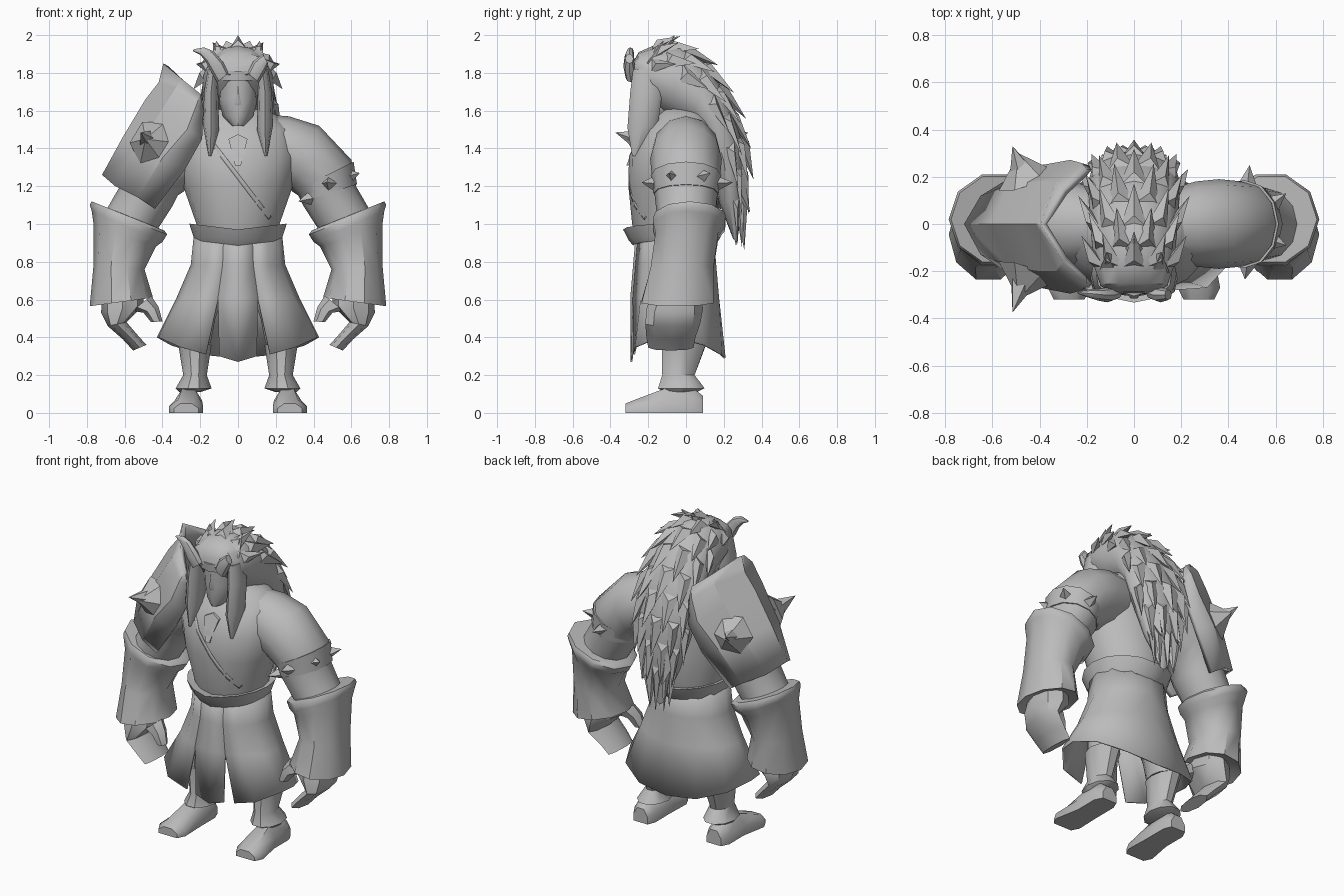
import bpy, bmesh, math
from mathutils import Vector as V

grey = bpy.data.materials.new("light_grey")
grey.diffuse_color = (0.5, 0.5, 0.5, 1)


def make(name, verts, faces, mirror=False, thick=0, angle=40):
    me = bpy.data.meshes.new(name)
    me.from_pydata([tuple(v) for v in verts], [], faces)
    bm = bmesh.new()
    bm.from_mesh(me)
    bmesh.ops.remove_doubles(bm, verts=bm.verts, dist=0.0005)
    bmesh.ops.recalc_face_normals(bm, faces=bm.faces)
    bm.to_mesh(me)
    bm.free()
    me.materials.append(grey)
    ob = bpy.data.objects.new(name, me)
    bpy.context.collection.objects.link(ob)
    if thick:
        m = ob.modifiers.new("thickness", 'SOLIDIFY')
        m.thickness, m.offset = thick, -1
    if mirror:
        ob.modifiers.new("mirror", 'MIRROR')
    bpy.ops.object.select_all(action='DESELECT')
    ob.select_set(True)
    bpy.context.view_layer.objects.active = ob
    bpy.ops.object.shade_smooth_by_angle(angle=math.radians(angle))
    return ob


def loft(name, rings, closed=True, caps=True, **kw):
    n = len(rings[0])
    faces = []
    for i in range(len(rings) - 1):
        for j in range(n if closed else n - 1):
            k = (j + 1) % n
            faces.append((i * n + j, i * n + k, (i + 1) * n + k, (i + 1) * n + j))
    if caps and closed:
        faces += [tuple(range(n)), tuple(range((len(rings) - 1) * n, len(rings) * n))]
    return make(name, [p for r in rings for p in r], faces, **kw)


def ring(a, b, yc, ry, n=12):
    """Oval whose front outline runs from a to b in (x, z)."""
    a, b = V((a[0], yc, a[1])), V((b[0], yc, b[1]))
    c, u = (a + b) / 2, (b - a) / 2
    return [c + u * math.cos(t) + V((0, ry * math.sin(t), 0))
            for t in (2 * math.pi * i / n for i in range(n))]


def limb(name, rows, n=12, **kw):
    return loft(name, [ring((r[0], r[1]), (r[2], r[3]), r[4], r[5], n) for r in rows], **kw)


def spike(name, base, tip, r, n=5):
    base, tip = V(base), V(tip)
    q = (tip - base).to_track_quat('Z', 'Y')
    pts = [base + q @ V((r * math.cos(6.2832 * i / n), r * math.sin(6.2832 * i / n), 0)) for i in range(n)]
    return make(name, pts + [tip], [(i, (i + 1) % n, n) for i in range(n)] + [tuple(range(n))], angle=20)


# Torso: z, half width, y centre, half depth
body = [(.92, .215, -.06, .2), (1.0, .22, -.06, .225), (1.2, .29, -.07, .235), (1.36, .32, -.07, .232),
        (1.5, .3, -.03, .2), (1.58, .2, -.01, .14), (1.63, .08, -.03, .09)]
limb("torso", [(-w, z, w, z, y, d) for z, w, y, d in body], n=16)


def chest_y(x, z):
    for (z0, w0, y0, d0), (z1, w1, y1, d1) in zip(body, body[1:]):
        if z0 <= z <= z1:
            f = (z - z0) / (z1 - z0)
            w, y, d = w0 + (w1 - w0) * f, y0 + (y1 - y0) * f, d0 + (d1 - d0) * f
            return y - d * math.sqrt(max(0, 1 - (x / w) ** 2))
    return 0


# Crossed tunic edge and chest pendant
band = []
for i in range(7):
    x, z = -.13 + .3 * i / 6, 1.42 - .39 * i / 6
    band.append([V((x + o, chest_y(x + o, z + o) - .001, z + o)) for o in (-.008, .008)])
loft("tunic_edge", band, closed=False, thick=.004)
pend = [(-.05, 1.45), (0, 1.475), (.05, 1.45), (.015, 1.31), (-.015, 1.31)]
loft("pendant", [[V((x, chest_y(0, z) + o, z)) for x, z in pend] for o in (-.012, .03)], angle=20)

# Belt with a raised lip at the sides
belt = limb("belt", [(-w, z, w, z, -.065, d) for z, w, d in
                     ((.91, .228, .215), (.94, .24, .24), (.995, .258, .268), (.985, .215, .21))], n=16)
for v in belt.data.vertices:
    v.co.z += .03 * (abs(v.co.x) / .25 - .8)


# Skirt: wide back wrap and a front panel separated by slits
def skirt(name, cols):
    rows = [(.96, .232, .205), (.785, .25, .22), (.61, .325, .235)]
    rings = []
    for z, w, d in rows:
        rings.append([V((w * math.sin(math.radians(a)), -.06 + d * math.cos(math.radians(a)), z))
                      for a, h in cols])
    rings.append([V(h) for a, h in cols])
    loft(name, rings, closed=False, thick=.01, mirror=True)


skirt("skirt_wrap", [(0, (0, .21, .29)), (30, (.2, .19, .31)), (60, (.36, .1, .36)), (90, (.43, -.05, .4)),
                     (115, (.42, -.15, .4)), (140, (.31, -.27, .35)), (161, (.17, -.28, .31))])
skirt("skirt_front_panel", [(161, (.1, -.29, .3)), (180, (0, -.295, .27))])

# Legs, boot cuffs and feet
limb("leg", [(.04, .72, .2, .72, -.05, .11), (.12, .5, .3, .5, -.01, .125), (.145, .37, .305, .37, -.01, .11)],
     mirror=True)
limb("boot", [(.14, .36, .32, .385, -.01, .125), (.165, .2, .29, .2, -.04, .09), (.14, .13, .33, .13, -.025, .13),
              (.2, .11, .31, .11, -.03, .09)], n=10, mirror=True)
foot = []
for y, x0, x1, top in ((.09, .21, .31, .09), (.04, .19, .335, .13), (-.11, .19, .335, .13),
                       (-.27, .185, .365, .07), (-.32, .21, .34, .05)):
    w = (x1 - x0) * .27
    foot.append([V((x, y, z)) for x, z in ((x0, 0), (x1, 0), (x1, top * .5), (x1 - w, top), (x0 + w, top), (x0, top * .5))])
loft("foot", foot, mirror=True, angle=50)

# Arms, gauntlets and hands
limb("upper_arm", [(.1, 1.25, .14, 1.58, -.01, .15), (.25, 1.2, .27, 1.57, 0, .18), (.29, 1.17, .43, 1.52, 0, .19),
                   (.32, 1.15, .6, 1.34, 0, .18), (.35, 1.09, .625, 1.2, 0, .165), (.44, .95, .7, 1.07, 0, .15)],
     mirror=True)
limb("gauntlet", [(.47, 1.0, .70, 1.09, .01, .14), (.39, .965, .775, 1.12, .02, .19), (.375, .945, .785, 1.1, .02, .2),
                  (.4, .905, .775, 1.07, .015, .2), (.435, .88, .765, 1.0, .005, .175), (.495, .76, .765, .78, -.02, .175),
                  (.45, .61, .785, .565, -.045, .2), (.52, .63, .71, .6, -.045, .12)], mirror=True, n=10)
limb("hand", [(.5, .66, .72, .6, -.05, .13), (.5, .57, .725, .53, -.06, .15), (.59, .48, .69, .46, -.07, .145),
              (.53, .41, .61, .39, -.08, .13), (.485, .36, .555, .33, -.08, .12)], n=8, mirror=True)
limb("thumb", [(.46, .62, .56, .54, -.12, .06), (.42, .56, .5, .53, -.14, .05), (.4, .485, .46, .48, -.15, .035)],
     n=6, mirror=True)

# Studded armband
limb("armband", [(.335, 1.115, .63, 1.21, 0, .173), (.32, 1.185, .612, 1.33, 0, .187)])
for base, tip in (((.58, -.07, 1.25), (.645, -.09, 1.27)), ((.58, .08, 1.25), (.645, .13, 1.27)),
                  ((.48, -.165, 1.215), (.47, -.235, 1.22)), ((.48, .16, 1.215), (.49, .25, 1.22)),
                  ((.39, -.1, 1.14), (.32, -.16, 1.12))):
    spike("armband_stud", base, tip, .042, 4)

# Shoulder guard: stations of edge, side, upper and ridge points (x, z, y)
stations = [[(-.18, 1.6, .25), (-.2, 1.69, .25), (-.3, 1.77, .16), (-.395, 1.85, 0)],
            [(-.185, 1.56, .26), (-.22, 1.63, .28), (-.33, 1.72, .2), (-.42, 1.75, 0)],
            [(-.19, 1.45, .27), (-.27, 1.5, .295), (-.4, 1.61, .2), (-.49, 1.66, 0)],
            [(-.28, 1.29, .26), (-.4, 1.35, .27), (-.53, 1.41, .18), (-.61, 1.46, 0)],
            [(-.44, 1.08, .2), (-.53, 1.14, .21), (-.65, 1.2, .13), (-.72, 1.26, 0)]]
loft("shoulder_guard", [[V((x, -y, z)) for x, z, y in s] + [V((x, y * .92, z)) for x, z, y in s[-2::-1]]
                        for s in stations], closed=False, thick=.03, angle=25)
# Guard spikes on low bosses
for s, b, t in ((-1, .2, .375), (1, .18, .33)):
    spike("guard_boss", (-.45, s * b, 1.43), (-.49, s * (b + .12), 1.45), .13, 6)
    spike("guard_spike", (-.46, s * b, 1.43), (-.515, s * t, 1.485), .075)

# Face with a nose ridge and a pointed chin
limb("face", [(-.035, 1.52, .035, 1.52, -.18, .08), (-.08, 1.57, .08, 1.57, -.16, .11), (-.105, 1.66, .105, 1.66, -.15, .125),
              (-.11, 1.8, .11, 1.8, -.15, .13)])
make("nose", [(-.03, -.25, 1.62), (.03, -.25, 1.62), (0, -.27, 1.78), (0, -.292, 1.65), (0, -.25, 1.6)],
     [(0, 4, 3), (4, 1, 3), (1, 2, 3), (2, 0, 3), (0, 2, 1, 4)], angle=50)

# Mane: inner (y, z), outer (y, z), half width
mane = [(-.295, 1.79, -.285, 1.85, .1), (-.27, 1.76, -.25, 1.91, .145), (-.18, 1.62, -.17, 1.945, .175),
        (-.08, 1.56, -.03, 1.95, .185), (.02, 1.52, .12, 1.84, .195), (.08, 1.46, .24, 1.64, .2),
        (.13, 1.28, .31, 1.42, .18), (.18, 1.1, .31, 1.17, .12), (.25, .92, .27, .9, .02)]


def mane_point(t, a, lift=0):
    t = min(max(t, 0), len(mane) - 1.001)
    i, f = int(t), t - int(t)
    y0, z0, y1, z1, w = [p + (q - p) * f for p, q in zip(mane[i], mane[i + 1])]
    c, u = V((0, (y0 + y1) / 2, (z0 + z1) / 2)), V((0, (y1 - y0) / 2, (z1 - z0) / 2))
    out = u * math.cos(a) + V((w * math.sin(a), 0, 0))
    p = c + out + out.normalized() * lift
    p.z = min(p.z, 1.995)
    return p


loft("mane", [[mane_point(i, 2 * math.pi * j / 14) for j in range(14)] for i in range(len(mane))])

# Overlapping tufts that follow the mane
verts, faces = [], []
for row in range(9):
    t = 1.8 + row * .65
    for k in range(-2, 3):
        a = (k + (.5 if row % 2 else 0)) * .6
        if abs(a) > 1.4:
            continue
        b = len(verts)
        verts += [mane_point(t, a - .34, -.01), mane_point(t, a + .34, -.01), mane_point(t + .3, a, .03),
                  mane_point(t + 1.15, a, .055), mane_point(t + .4, a, -.03)]
        faces += [tuple(b + i for i in f) for f in ((0, 1, 2), (1, 3, 2), (3, 0, 2), (0, 4, 1), (1, 4, 3), (3, 4, 0))]
make("mane_tufts", verts, faces, angle=20)
spike("crest_tuft", (0, -.13, 1.9), (0, -.06, 2.0), .06, 4)
for s in (-1, 1):
    spike("side_tuft", (s * .09, -.18, 1.85), (s * .115, -.12, 1.97), .065, 4)
for tip in ((0, .265, .88), (-.07, .34, 1.06), (.07, .34, 1.06)):
    spike("tail_tuft", (tip[0], .25, 1.25), tip, .06, 4)

# Long locks beside the face
limb("side_lock", [(.1, 1.82, .16, 1.82, -.21, .07), (.105, 1.7, .18, 1.7, -.21, .085),
                   (.1, 1.5, .185, 1.52, -.23, .08), (.14, 1.36, .155, 1.36, -.27, .015)], n=8, mirror=True)

# Brow band and horns, one long and one broken
limb("brow_band", [(-.125, 1.76, .125, 1.76, -.17, .13), (-.13, 1.81, .13, 1.81, -.17, .135)])
limb("long_horn", [(-.05, 1.8, -.11, 1.75, -.29, .03), (-.08, 1.86, -.145, 1.81, -.3, .032),
                   (-.13, 1.915, -.17, 1.86, -.3, .025), (-.18, 1.935, -.2, 1.895, -.295, .018),
                   (-.235, 1.925, -.24, 1.915, -.29, .005)], n=8)
limb("broken_horn", [(.05, 1.8, .11, 1.75, -.29, .03), (.08, 1.86, .145, 1.81, -.3, .032),
                     (.13, 1.9, .16, 1.85, -.3, .022)], n=8)
